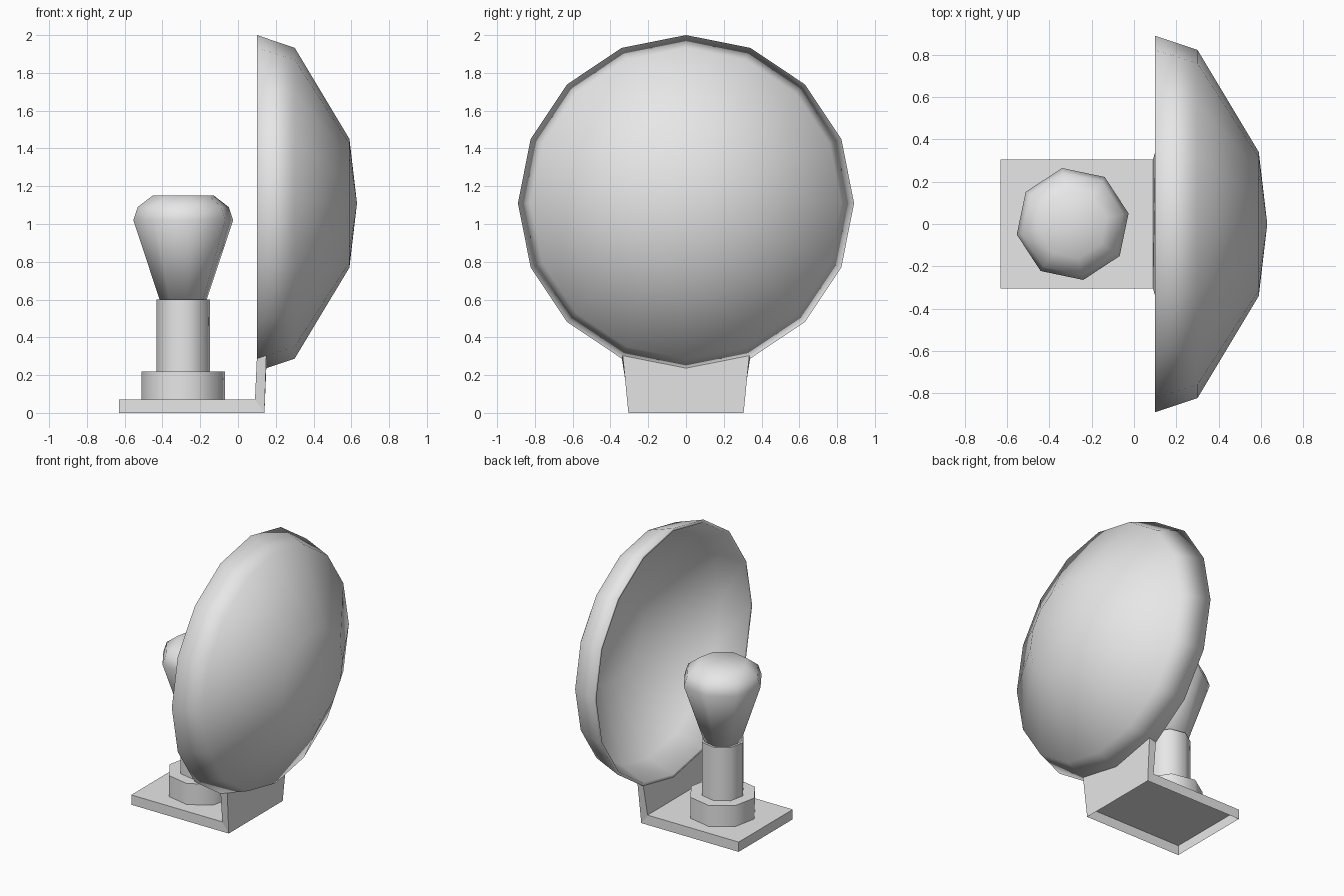
import bpy, bmesh, math
from mathutils import Matrix

cube = bpy.data.objects.get("Cube")
if cube:
    bpy.data.objects.remove(cube, do_unlink=True)

grey = bpy.data.materials.new("light grey")
grey.use_nodes = True
grey.diffuse_color = (0.8, 0.8, 0.8, 1)
grey.node_tree.nodes["Principled BSDF"].inputs["Base Color"].default_value = (0.8, 0.8, 0.8, 1)


def add_object(name, bm, smooth_angle=None):
    bmesh.ops.remove_doubles(bm, verts=bm.verts, dist=1e-5)
    bmesh.ops.recalc_face_normals(bm, faces=bm.faces)
    mesh = bpy.data.meshes.new(name)
    bm.to_mesh(mesh)
    bm.free()
    obj = bpy.data.objects.new(name, mesh)
    bpy.context.collection.objects.link(obj)
    mesh.materials.append(grey)
    if smooth_angle is not None:
        bpy.ops.object.select_all(action='DESELECT')
        obj.select_set(True)
        bpy.context.view_layer.objects.active = obj
        bpy.ops.object.shade_smooth_by_angle(angle=math.radians(smooth_angle))
    return obj


def lathe(name, profile, sides, matrix, smooth_angle, phase=0.0):
    """Turn a (radius, height) profile around z, then place it with matrix."""
    bm = bmesh.new()
    verts = [bm.verts.new((r, 0, h)) for r, h in profile]
    edges = [bm.edges.new(pair) for pair in zip(verts, verts[1:])]
    bmesh.ops.spin(bm, geom=verts + edges, cent=(0, 0, 0), axis=(0, 0, 1),
                   angle=2 * math.pi, steps=sides, use_merge=True)
    bmesh.ops.remove_doubles(bm, verts=bm.verts, dist=1e-5)
    bm.transform(matrix @ Matrix.Rotation(math.radians(phase), 4, 'Z'))
    return add_object(name, bm, smooth_angle)


# Reflector dish: thin shell, outer wall then inner wall, axis along +x
dish_place = Matrix.Translation((0.1, 0, 1.11)) @ Matrix.Rotation(math.pi / 2, 4, 'Y')
lathe("reflector_dish",
      [(0, 0.53), (0.34, 0.49), (0.823, 0.20), (0.89, 0),
       (0.87, 0), (0.80, 0.19), (0.33, 0.472), (0, 0.51)],
      16, dish_place, 180)

# Bulb, neck and socket: stacked eight-sided turnings
bulb_place = Matrix.Translation((-0.29, 0, 0))
for name, profile, angle in (
        ("socket", [(0, 0.07), (0.224, 0.07), (0.224, 0.22), (0, 0.22)], 60),
        ("bulb_neck", [(0, 0.21), (0.143, 0.21), (0.143, 0.60), (0, 0.60)], 60),
        ("bulb", [(0, 0.60), (0.127, 0.60), (0.269, 1.02), (0.245, 1.09),
                  (0.165, 1.15), (0, 1.15)], 75)):
    lathe(name, profile, 8, bulb_place, angle, 10.7)

# Base plate and flared bracket: one bent sheet shell, open underneath
outline = [(-0.63, 0.305, 0), (-0.63, 0.305, 0.07), (0.09, 0.305, 0.07),
           (0.10, 0.34, 0.29), (0.15, 0.335, 0.303), (0.14, 0.305, 0)]
bm = bmesh.new()
back = [bm.verts.new(p) for p in outline]
front = [bm.verts.new((x, -y, z)) for x, y, z in outline]
top_in = bm.verts.new((0.10, 0, 0.222))
top_out = bm.verts.new((0.15, 0, 0.24))
for side in (back, front):
    a, b, c, d, e, f = side
    bm.faces.new((a, b, c, f))
    bm.faces.new((c, d, e, f))
    bm.faces.new((d, e, top_out, top_in))
for i in (0, 1):
    bm.faces.new((back[i], back[i + 1], front[i + 1], front[i]))
bm.faces.new((back[2], back[3], top_in, front[3], front[2]))
bm.faces.new((back[5], back[4], top_out, front[4], front[5]))
add_object("base_and_bracket", bm)
